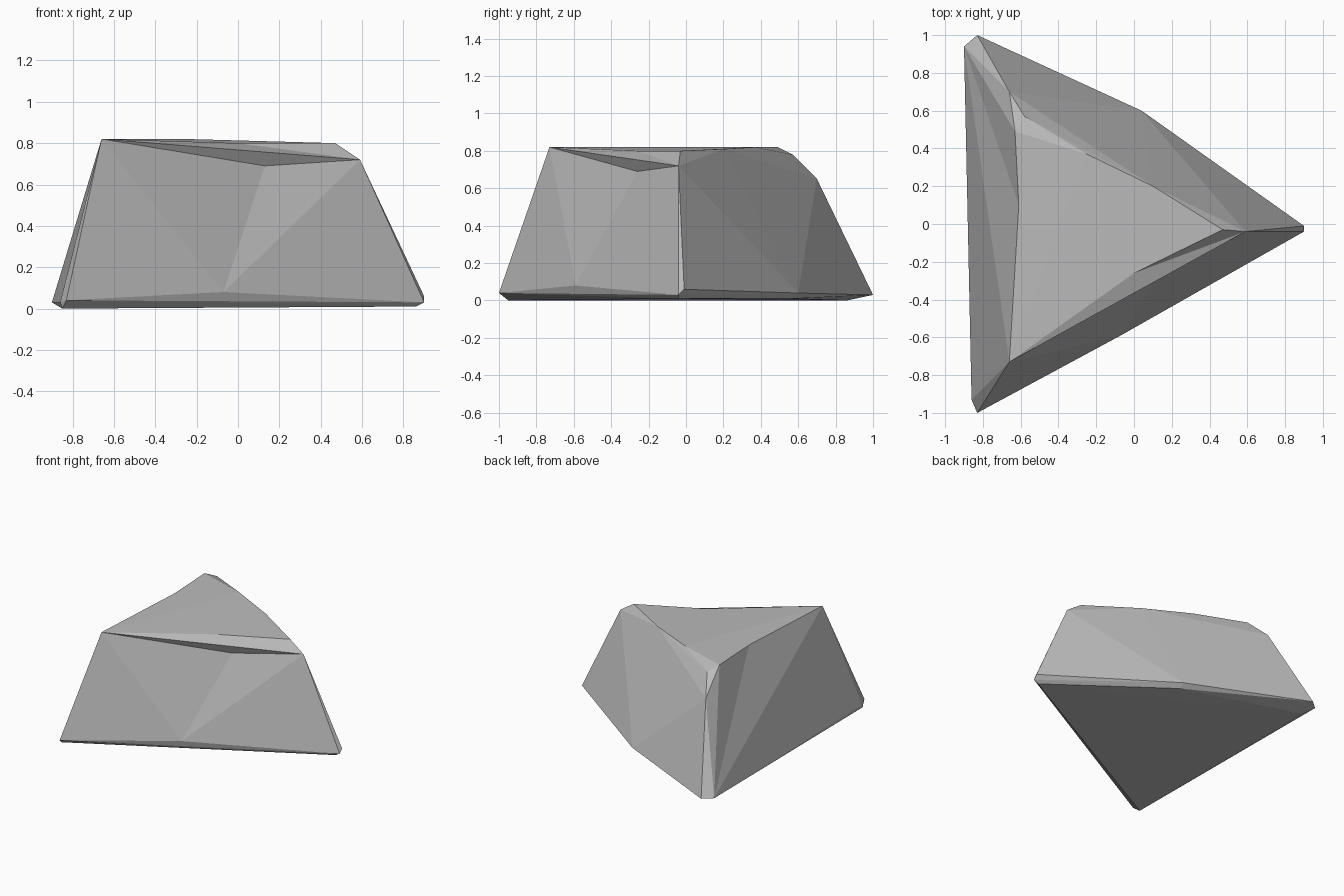
import bpy
import bmesh

old = bpy.data.objects.get("Cube")
if old:
    bpy.data.objects.remove(old, do_unlink=True)

bm = bmesh.new()


def add_corners(*corners):
    return [bm.verts.new(co) for co in corners]


def split_edge(start, end, location):
    """Bend a straight edge through a new corner."""
    edge = bm.edges.get((start, end))
    middle = bm.verts.new(location)
    for face in list(edge.link_faces):
        tip = next(v for v in face.verts if v not in (start, end))
        bm.faces.remove(face)
        bm.faces.new((start, middle, tip))
        bm.faces.new((middle, end, tip))
    bm.edges.remove(edge)


def dent_below(start, end, location):
    """Push in the facet under an edge."""
    edge = bm.edges.get((start, end))
    facet = min(edge.link_faces, key=lambda f: f.calc_center_median().z)
    centre = bmesh.ops.poke(bm, faces=[facet])["verts"][0]
    centre.co = location


# Underside, slightly smaller than the rim
add_corners((-.85, -.95, 0), (.86, -.04, .01), (.04, .56, .01), (-.85, .86, 0))

# Rim just above the ground, with blunt corners
add_corners((-.83, -1, .04), (.9, -.04, .03), (.9, -.01, .06), (.04, .6, .04),
            (-.83, 1, .03), (-.9, .94, .03), (-.86, -.93, .03))

# Slight swelling low on the front
add_corners((-.07, -.59, .08))

# Chipped corner at the back
add_corners((-.66, .7, .65), (-.58, .57, .78))

# Upper edge
front, shoulder, tip, side = add_corners(
    (-.66, -.73, .82), (.59, -.04, .72), (.47, -.03, .8), (-.63, .49, .82))
add_corners((.1, .2, .81), (-.25, .37, .82))

# Wrap the corners in flat facets
bmesh.ops.convex_hull(bm, input=bm.verts[:])
for vert in [v for v in bm.verts if not v.link_faces]:
    bm.verts.remove(vert)

# Hollow side edge, notched front edge and the undercut below it
split_edge(front, side, (-.61, .1, .82))
split_edge(front, tip, (0, -.26, .8))
dent_below(front, shoulder, (.13, -.26, .69))
bmesh.ops.recalc_face_normals(bm, faces=bm.faces[:])

mesh = bpy.data.meshes.new("stone_block")
bm.to_mesh(mesh)
bm.free()
stone = bpy.data.objects.new("stone_block", mesh)
bpy.context.collection.objects.link(stone)

# Plain grey stone
grey = bpy.data.materials.new("stone grey")
grey.use_nodes = True
colour = (.5, .5, .5, 1)
grey.diffuse_color = colour
grey.node_tree.nodes["Principled BSDF"].inputs["Base Color"].default_value = colour
mesh.materials.append(grey)
